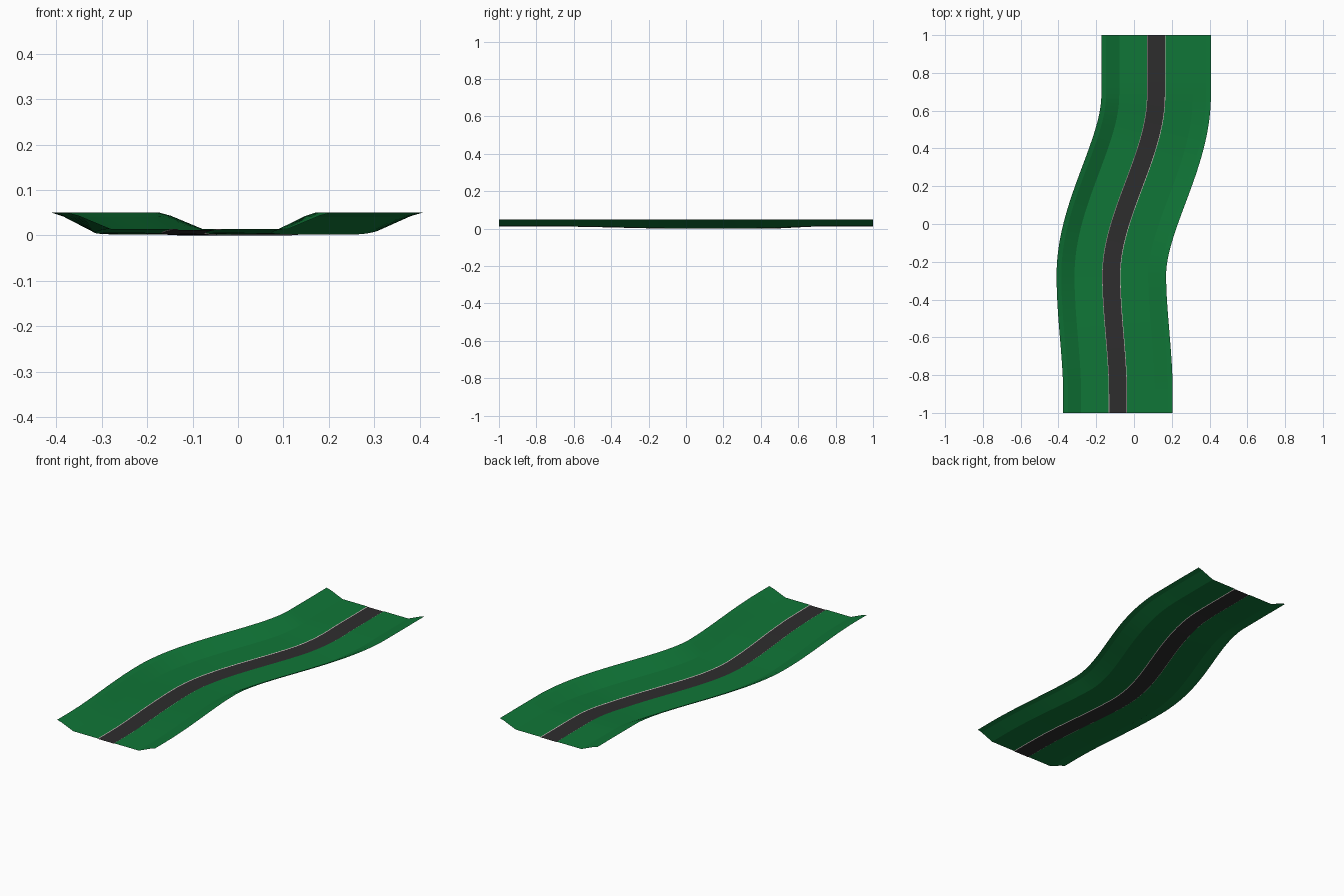
import bpy, bmesh

if "Cube" in bpy.data.objects:
    bpy.data.objects.remove(bpy.data.objects["Cube"])

def material(name, rgb):
    m = bpy.data.materials.new(name)
    m.diffuse_color = (*rgb, 1)
    m.use_nodes = True
    m.node_tree.nodes["Principled BSDF"].inputs["Base Color"].default_value = m.diffuse_color
    return m

grass = material("grass green", (0.005, 0.18, 0.038))
asphalt = material("dark asphalt", (0.027, 0.026, 0.027))
kerb = material("pale kerb", (0.6, 0.5, 0.5))

def smooth(a, b, t):
    t = max(0.0, min(1.0, (t - a) / (b - a)))
    return t * t * (3 - 2 * t)

# Winding centre line and the floor height along it
def centre(y):
    return -0.085 - 0.035 * smooth(-0.9, -0.27, y) + 0.237 * smooth(-0.27, 0.68, y)

def floor(y):
    return 0.014 - 0.012 * smooth(-0.75, 0.0, y) + 0.012 * smooth(0.4, 0.75, y)

# Cross-section: sideways distance, share of the bank height
half = [(0.046, 0.0), (0.049, 0.0), (0.195, 0.0), (0.265, 0.81), (0.29, 1.0)]
profile = [(-s, h) for s, h in reversed(half)] + half
mats = [0, 0, 0, 2, 1, 2, 0, 0, 0]

bm = bmesh.new()
N = 64
rows = []
for i in range(N + 1):
    y = -1 + 2 * i / N
    d = (centre(y + 0.001) - centre(y - 0.001)) / 0.002
    if i in (0, N):
        d = 0
    k = (1 + d * d) ** -0.5
    row = []
    for s, h in profile:
        z = floor(y)
        z += (0.05 - z) * h
        if abs(s) < 0.047:
            z -= 0.002          # road bed sits a touch lower
        row.append(bm.verts.new((centre(y) + s * k, y - s * d * k, z)))
    rows.append(row)
for a, b in zip(rows, rows[1:]):
    for j, m in enumerate(mats):
        f = bm.faces.new((a[j], a[j + 1], b[j + 1], b[j]))
        f.material_index = m

me = bpy.data.meshes.new("winding_road_valley")
bm.to_mesh(me)
bm.free()
for m in (grass, asphalt, kerb):
    me.materials.append(m)
road = bpy.data.objects.new("winding_road_valley", me)
bpy.context.collection.objects.link(road)
